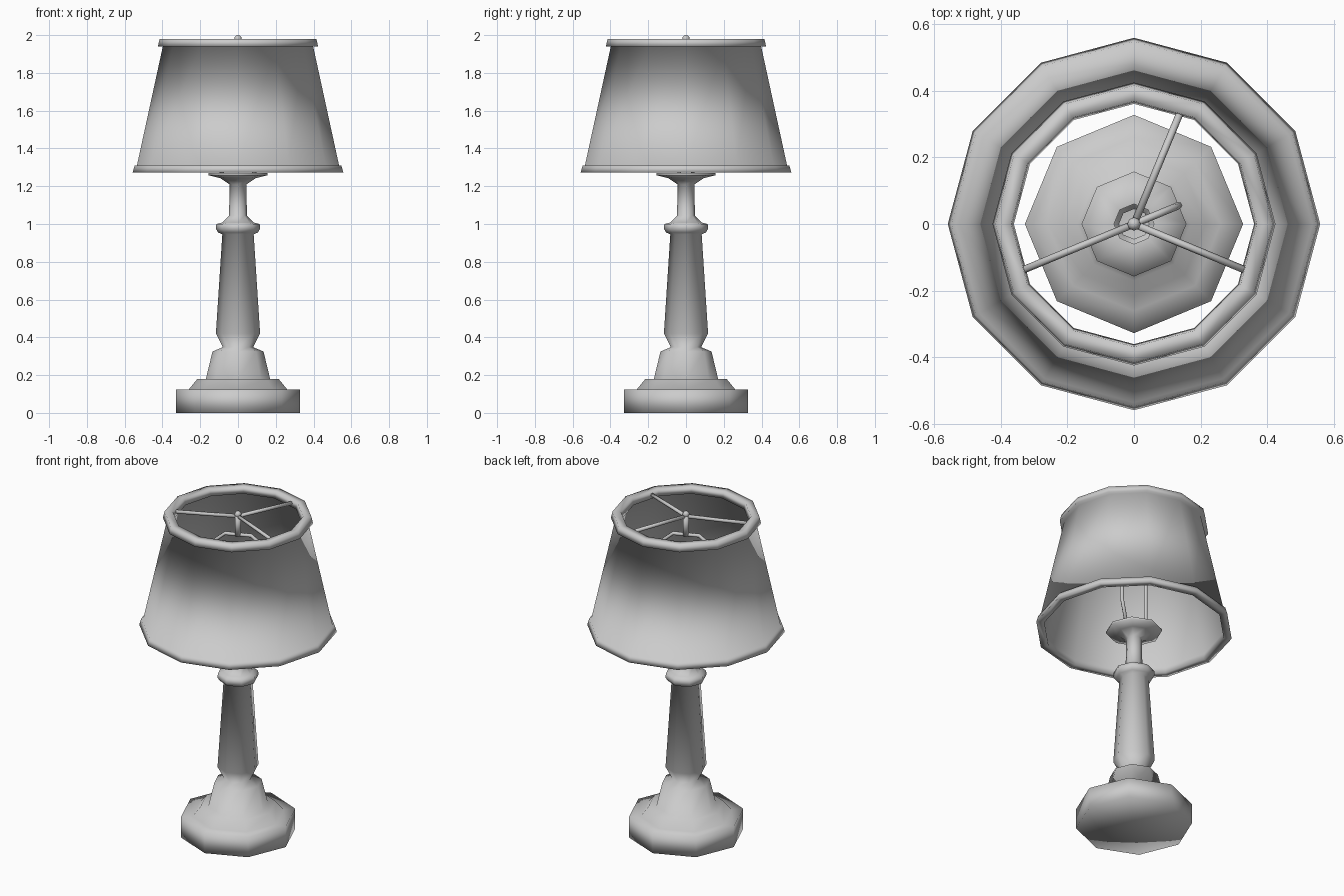
import bpy, bmesh
from math import cos, sin, pi, radians
from mathutils import Vector

if "Cube" in bpy.data.objects:
    bpy.data.objects.remove(bpy.data.objects["Cube"])


def finish(name, bm):
    bmesh.ops.recalc_face_normals(bm, faces=bm.faces)
    mesh = bpy.data.meshes.new(name)
    bm.to_mesh(mesh)
    bm.free()
    for p in mesh.polygons:
        p.use_smooth = True
    obj = bpy.data.objects.new(name, mesh)
    bpy.context.collection.objects.link(obj)
    return obj


def lathe(name, profile, sides, closed=False):
    """Spin a (radius, z) profile about z; radius 0 becomes a pole."""
    bm = bmesh.new()
    rings = []
    for r, z in profile:
        if r == 0:
            rings.append([bm.verts.new((0, 0, z))] * sides)
        else:
            rings.append([bm.verts.new((r * cos(2 * pi * i / sides), r * sin(2 * pi * i / sides), z))
                          for i in range(sides)])
    pairs = list(zip(rings, rings[1:]))
    if closed:
        pairs.append((rings[-1], rings[0]))
    for a, b in pairs:
        for i in range(sides):
            j = (i + 1) % sides
            bm.faces.new(list(dict.fromkeys((a[i], a[j], b[j], b[i]))))
    return finish(name, bm)


def tube(name, points, radius, sides=6):
    """Sweep a round section along a path lying in a vertical plane."""
    pts = [Vector(p) for p in points]
    flat = max(((p - pts[0]) for p in pts), key=lambda v: v.xy.length)
    side = Vector((-flat.y, flat.x, 0))
    side = side.normalized() if side.length > 1e-6 else Vector((0, 1, 0))
    bm = bmesh.new()
    rings = []
    for i, p in enumerate(pts):
        t = (pts[min(i + 1, len(pts) - 1)] - pts[max(i - 1, 0)]).normalized()
        up = t.cross(side)
        rings.append([bm.verts.new(p + radius * (side * cos(2 * pi * k / sides) + up * sin(2 * pi * k / sides)))
                      for k in range(sides)])
    for a, b in zip(rings, rings[1:]):
        for k in range(sides):
            bm.faces.new((a[k], a[(k + 1) % sides], b[(k + 1) % sides], b[k]))
    bm.faces.new(rings[0])
    bm.faces.new(rings[-1])
    return finish(name, bm)


def polar(r, deg, z):
    return (r * cos(radians(deg)), r * sin(radians(deg)), z)


# Turned foot, column, neck and open-centred dish
lathe("lamp_stand", [
    (0, 0), (0.327, 0), (0.327, 0.125), (0.26, 0.125), (0.215, 0.18), (0.17, 0.18),
    (0.135, 0.325), (0.08, 0.348), (0.117, 0.42), (0.083, 0.945), (0.105, 0.955),
    (0.117, 0.975), (0.115, 1.0), (0.085, 1.007), (0.047, 1.045), (0.045, 1.21),
    (0.095, 1.243), (0.157, 1.258), (0.157, 1.27), (0.06, 1.265)], 8)

# Twelve-sided shade with top and bottom trim
lathe("shade", [
    (0.558, 1.272), (0.547, 1.31), (0.535, 1.31), (0.398, 1.94), (0.424, 1.94),
    (0.415, 1.98), (0.368, 1.98), (0.36, 1.94), (0.382, 1.94), (0.515, 1.31),
    (0.512, 1.272)], 12, closed=True)

# Harp: wire loop from the dish up over the bulb space
half = [(0.09, 1.265), (0.145, 1.40), (0.145, 1.75), (0.13, 1.81), (0.075, 1.855)]
path = [polar(-r, 22.5, z) for r, z in half] + [polar(r, 22.5, z) for r, z in reversed(half)]
tube("harp", path, 0.011)

# Post, finial and spokes that carry the shade
tube("finial_post", [(0, 0, 1.845), (0, 0, 1.975)], 0.018, 8)
bm = bmesh.new()
bmesh.ops.create_uvsphere(bm, u_segments=8, v_segments=6, radius=0.02)
bmesh.ops.translate(bm, verts=bm.verts, vec=(0, 0, 1.98))
finish("finial", bm)
for n, deg in enumerate((67.5, 202.5, 337.5)):
    tube(f"spoke_{n + 1}", [(0, 0, 1.968), polar(0.362, deg, 1.96)], 0.011)
